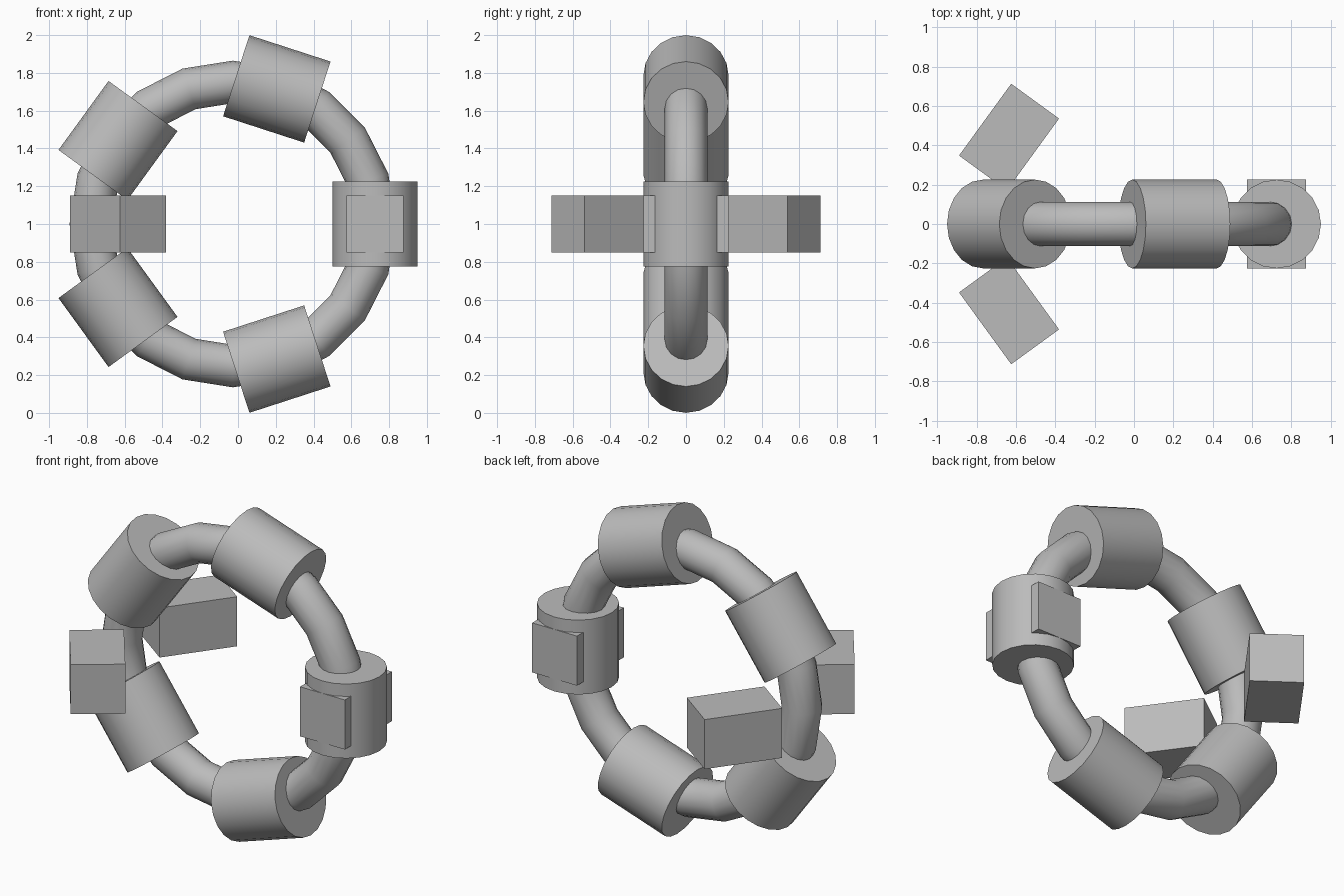
import bpy
from math import radians, sin, cos

cube = bpy.data.objects.get("Cube")
if cube:
    bpy.data.objects.remove(cube, do_unlink=True)

# One grey for every part
grey = bpy.data.materials.new("plain_grey")
grey.use_nodes = True
colour = (0.5, 0.5, 0.5, 1)
grey.diffuse_color = colour
grey.node_tree.nodes["Principled BSDF"].inputs["Base Color"].default_value = colour

UNIT = 0.752          # ring radius; all other sizes follow from it
CX, CZ = -0.027, 1.0  # ring centre


def finish(name, smooth=True):
    obj = bpy.context.object
    obj.name = name
    obj.data.materials.append(grey)
    if smooth:
        bpy.ops.object.shade_smooth_by_angle(angle=radians(35))
    return obj


# Upright tube ring
bpy.ops.mesh.primitive_torus_add(
    major_radius=UNIT, minor_radius=0.15 * UNIT, major_segments=20,
    minor_segments=16, location=(CX, 0, CZ), rotation=(radians(90), 0, 0))
finish("ring")

# Five drums threaded on the ring, each along its tangent
for i in range(5):
    a = radians(72 * i)
    bpy.ops.mesh.primitive_cylinder_add(
        vertices=20, radius=0.3 * UNIT, depth=0.6 * UNIT,
        location=(CX + UNIT * cos(a), 0, CZ + UNIT * sin(a)),
        rotation=(0, -a, 0))
    finish(f"drum_{i + 1}")

# Three blocks lying on a level circle of the same size
for name, degrees in (("left_block", 0), ("back_block", 144), ("front_block", 216)):
    a = radians(degrees)
    bpy.ops.mesh.primitive_cube_add(
        size=1, location=(CX + UNIT * cos(a), UNIT * sin(a), CZ),
        rotation=(0, 0, a))
    bpy.context.object.scale = (0.4 * UNIT, 0.6 * UNIT, 0.4 * UNIT)
    finish(name, smooth=False)
